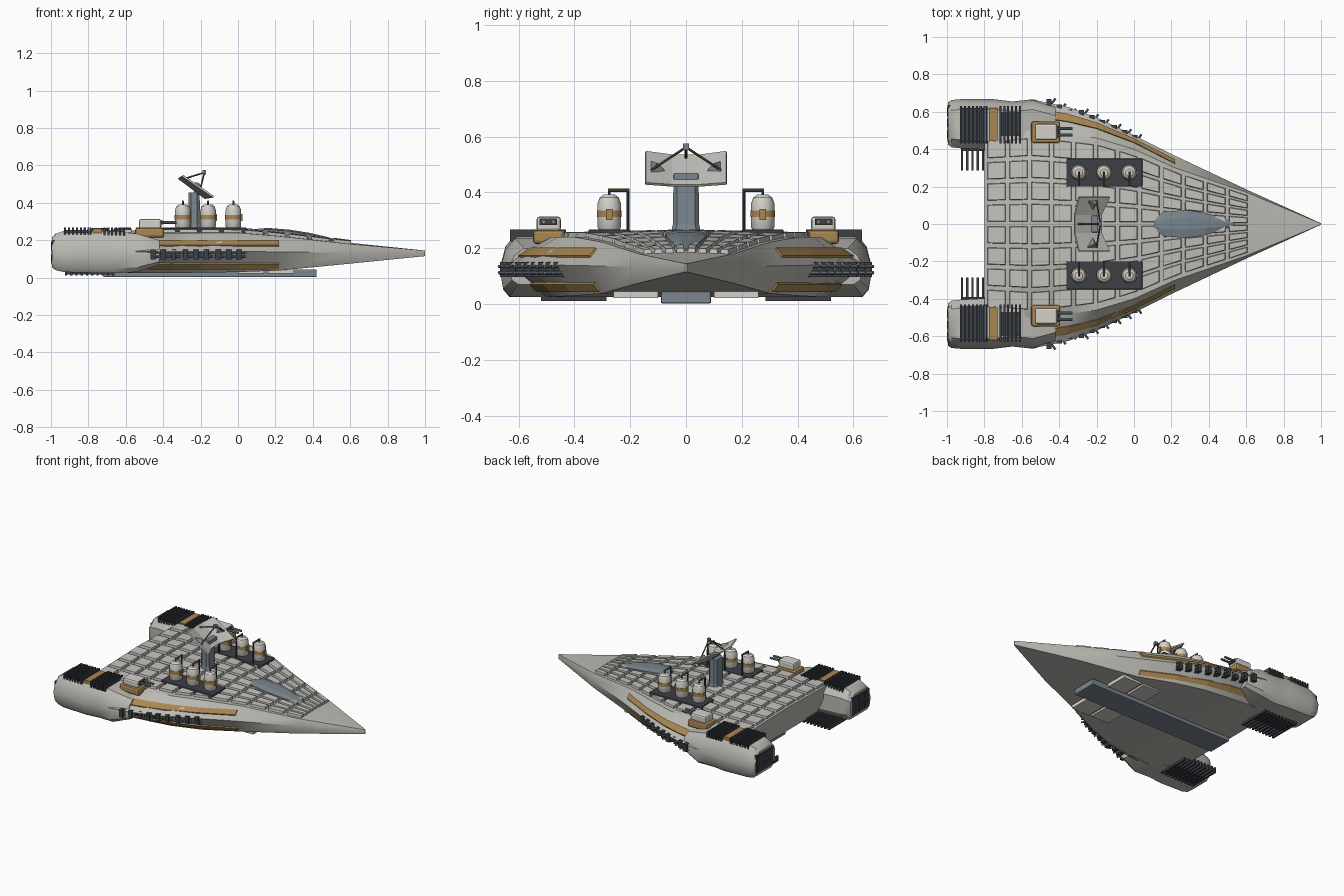
import bpy, bmesh, math
from mathutils import Vector

if "Cube" in bpy.data.objects:
    bpy.data.objects.remove(bpy.data.objects["Cube"])


def material(name, r, g, b):
    m = bpy.data.materials.new(name)
    m.diffuse_color = (r, g, b, 1)
    m.use_nodes = True
    m.node_tree.nodes["Principled BSDF"].inputs["Base Color"].default_value = m.diffuse_color
    return m


HULL = material("hull grey", .50, .49, .45)
PANEL = material("panel grey", .55, .545, .51)
WHITE = material("off white", .66, .64, .59)
TAN = material("ochre", .40, .24, .085)
STEEL = material("blue steel", .20, .24, .275)
DARK = material("dark metal", .045, .05, .06)
BRONZE = material("bronze", .16, .11, .06)


def finish(name, bm, mat, smooth=False, bevel=0):
    bmesh.ops.recalc_face_normals(bm, faces=bm.faces)
    me = bpy.data.meshes.new(name)
    bm.to_mesh(me)
    bm.free()
    me.materials.append(mat)
    ob = bpy.data.objects.new(name, me)
    bpy.context.collection.objects.link(ob)
    if bevel:
        mod = ob.modifiers.new("bevel", 'BEVEL')
        mod.width, mod.segments = bevel, 2
    if smooth:
        bpy.ops.object.select_all(action='DESELECT')
        ob.select_set(True)
        bpy.context.view_layer.objects.active = ob
        bpy.ops.object.shade_smooth_by_angle(angle=math.radians(32))
    return ob


def add_loft(bm, rings):
    """Skin equal-length closed rings and cap both ends."""
    vs = [[bm.verts.new(p) for p in r] for r in rings]
    n = len(vs[0])
    for a, b in zip(vs, vs[1:]):
        for i in range(n):
            j = (i + 1) % n
            bm.faces.new((a[i], a[j], b[j], b[i]))
    bm.faces.new(vs[0])
    bm.faces.new(vs[-1])


def loft(name, rings, mat, smooth=False):
    bm = bmesh.new()
    add_loft(bm, rings)
    return finish(name, bm, mat, smooth)


def add_box(bm, x0, x1, y0, y1, z0, z1):
    add_loft(bm, [[(x, y0, z0), (x, y1, z0), (x, y1, z1), (x, y0, z1)] for x in (x0, x1)])


def boxes(name, mat, *spans, bevel=0):
    bm = bmesh.new()
    for s in spans:
        add_box(bm, *s)
    return finish(name, bm, mat, bevel=bevel)


def rods(name, mat, radius, *pairs, sides=8):
    bm = bmesh.new()
    for a, b in pairs:
        a, b = Vector(a), Vector(b)
        q = (b - a).to_track_quat('Z', 'Y')
        ring = [q @ Vector((radius * math.cos(t), radius * math.sin(t), 0))
                for t in (2 * math.pi * i / sides for i in range(sides))]
        add_loft(bm, [[p + a for p in ring], [p + b for p in ring]])
    return finish(name, bm, mat, True)


def lathe(name, mat, x, y, profile, sides=16):
    return loft(name, [[(x + r * math.cos(2 * math.pi * i / sides),
                         y + r * math.sin(2 * math.pi * i / sides), z)
                        for i in range(sides)] for r, z in profile], mat, True)


def mir(s, a, b):
    return (a, b) if s > 0 else (-b, -a)


# Hull stations: x, edge half width, deck half width, deck z, belly z, edge z
ST = [(-.80, .60, .48, .238, .03, .14), (-.54, .665, .50, .24, .025, .14),
      (-.35, .625, .48, .24, .025, .14), (-.20, .57, .46, .24, .027, .14),
      (0, .475, .40, .24, .03, .14), (.22, .365, .30, .222, .038, .138),
      (.60, .185, .17, .18, .075, .133), (1, .004, .003, .145, .115, .13)]
CROWN = .012


def station(x):
    for a, b in zip(ST, ST[1:]):
        if x <= b[0]:
            t = (x - a[0]) / (b[0] - a[0])
            return [p + (q - p) * t for p, q in zip(a, b)]
    return list(ST[-1])


def deck_z(x, y):
    _, w, d, zt, zb, zm = station(x)
    return zt + CROWN * min(1, d * 3) * (1 - abs(y) / d)


rings = []
for i, (x, w, d, zt, zb, zm) in enumerate(ST):
    c = CROWN * min(1, d * 3)
    xb = x + (.07 if i == 0 else 0)          # raked stern wall
    rings.append([(x, 0, zt + c), (x, d, zt), (x, w, zm), (xb, d, zb),
                  (xb, 0, zb), (xb, -d, zb), (x, -w, zm), (x, -d, zt)])
loft("hull", rings, HULL, True)

# Raised deck tiles, four per side, narrowing toward the bow
bm = bmesh.new()
for k in range(12):
    xa = -.785 + k * .1175
    xb = xa + .1
    for s in (1, -1):
        for r in range(4):
            low, top = [], []
            for x, f, dx, df in ((xa, r + .1, 1, 1), (xb, r + .1, -1, 1),
                                 (xb, r + .92, -1, -1), (xa, r + .92, 1, -1)):
                pitch = station(x)[2] * .94 / 4
                y = pitch * f
                z = deck_z(x, y)
                low.append((x, s * y, z - .01))
                top.append((x + dx * .004, s * (y + df * .004), z + .016))
            add_loft(bm, [low, top])
finish("deck_tiles", bm, PANEL)

# Bow spine canopy
sp = [(.11, .03, .262), (.16, .065, .266), (.28, .075, .256), (.38, .06, .240), (.47, .035, .220), (.54, .008, .200)]
loft("spine_canopy", [[(x, -w, z - .04), (x, -w, z - .008), (x, -w * .4, z), (x, w * .4, z),
                       (x, w, z - .008), (x, w, z - .04)] for x, w, z in sp], STEEL)

# Belly keel and side plates
boxes("keel_plate", STEEL, (-.72, .42, -.09, .09, .003, .045), bevel=.005)
for s in (1, -1):
    boxes("belly_plate", WHITE, *[(x, x + .14, *mir(s, .10, .26), .022, .05) for x in (0, .16)])

for s in (1, -1):
    # Engine nacelle
    nac = [(-.995, .425, .65, .055, .215), (-.975, .41, .663, .04, .235), (-.93, .405, .667, .03, .25),
           (-.75, .395, .667, .025, .25), (-.65, .40, .655, .025, .247), (-.54, .42, .667, .03, .235),
           (-.42, .44, .635, .07, .20)]
    rings = []
    for x, a, b, z0, z1 in nac:
        h, zm = z1 - z0, .55 * z0 + .45 * z1
        rings.append([(x, s * y, z) for y, z in (
            (a, z0 + h * .25), (a + .035, z0), (b - .035, z0), (b - .012, z0 + h * .12), (b, zm),
            (b - .02, z0 + h * .8), (b - .055, z1), (a + .045, z1), (a, z0 + h * .75))])
    loft("engine_nacelle", rings, HULL, True)
    # Exhaust block
    boxes("exhaust_plate", DARK, (-.998, -.98, *mir(s, .44, .635), .07, .20), bevel=.003)
    for y in (.48, .54, .60):
        boxes("exhaust_nozzle", DARK, *[(-1, -.98, *mir(s, y - .022, y + .022), z, z + .045) for z in (.08, .145)])
    # Radiator grilles above and below
    boxes("top_grille", DARK, *[(-.93 + i * .021, -.919 + i * .021, *mir(s, .43, .63), .225, .267)
                                for i in range(16) if i not in (7, 8, 9)],
          (-.79, -.783, *mir(s, .43, .63), .225, .268))
    boxes("grille_bed", DARK, (-.93, -.80, *mir(s, .44, .62), .23, .254), (-.72, -.61, *mir(s, .47, .60), .23, .253))
    boxes("grille_cover", TAN, (-.775, -.73, *mir(s, .445, .62), .23, .262))
    boxes("bottom_grille", DARK, *[(-.925 + i * .028, -.913 + i * .028, *mir(s, .285, .52), .012, .05)
                                   for i in range(10)])
    boxes("grille_spine", DARK, (-.92, -.67, *mir(s, .39, .50), .018, .035))

    # Painted stripes following the hull flank, above and below the edge
    for name, za, zb, up in (("upper_stripe", .168, .196, 1), ("lower_stripe", .05, .076, 0)):
        rings = []
        for x in (-.48, -.35, -.20, 0, .22):
            _, w, d, zt, zl, zm = station(x)
            zd = zt if up else zl
            pts = [(d + (w - d) * (z - zd) / (zm - zd), z) for z in (za, zb)]
            o = .006 if up else -.006
            rings.append([(x, s * y, z - o * .5) for y, z in pts] +
                         [(x, s * (y + .004), z + o) for y, z in reversed(pts)])
        loft(name, rings, TAN)

    # Broadside gun clusters on the hull edge
    for x in (-.40, -.225, -.05):
        w = station(x)[1]
        boxes("broadside_mount", DARK, *[(x + k - .014, x + k + .014, *mir(s, w - .07 - k * .5, w + .004 - k * .5),
                                          .098, .15) for k in (-.055, 0, .055)])
        rods("broadside_barrels", STEEL, .006, *[((x + k, s * (w - .04 - k * .5), z),
                                                 (x + k + .035, s * (w + .008 - k * .5), z))
                                                for k in (-.055, 0, .055) for z in (.112, .135)])

    # Twin gun turret
    boxes("turret_base", TAN, (-.55, -.395, *mir(s, .432, .548), .215, .266), bevel=.012)
    boxes("turret_body", WHITE, (-.53, -.41, *mir(s, .448, .536), .26, .314), bevel=.012)
    rods("turret_barrels", STEEL, .008, *[((-.42, s * y, .295), (-.33, s * y, .295)) for y in (.475, .51)])
    boxes("turret_sensor", DARK, (-.412, -.402, *mir(s, .462, .524), .283, .306))

    # Tank platform with three banded tanks and feed pipes
    boxes("tank_platform", DARK, (-.362, .045, *mir(s, .20, .35), .235, .268), bevel=.006)
    for x in (-.295, -.16, -.025):
        y = s * .275
        lathe("tank", WHITE, x, y, [(.034, .262), (.042, .275), (.042, .36), (.034, .382), (.02, .392)])
        lathe("tank_band", TAN, x, y, [(.0445, .312), (.0445, .336)])
        boxes("tank_latch", TAN, (x + .036, x + .048, y - .012, y + .012, .302, .34))
        rods("feed_pipe", DARK, .005, ((x, s * .208, .26), (x, s * .208, .408)), ((x, y, .385), (x, y, .408)))
        rods("feed_pipe_top", BRONZE, .0055, ((x, s * .203, .408), (x, s * .28, .408)))

# Dish pylon
loft("dish_pylon", [[(-.235 + a * u, b * v, z) for a, b in ((-1, -.7), (-.5, -1), (.5, -1), (1, -.7),
                                                          (1, .7), (.5, 1), (-.5, 1), (-1, .7))]
                    for u, v, z in ((.042, .06, .23), (.032, .047, .285), (.03, .045, .455))], STEEL)

# Folded dish with solid thickness
bm = bmesh.new()
cols = [[bm.verts.new(p) for p in ((xa, y, za), (xb, y, zb))] for y, xa, za, xb, zb in (
    (-.145, -.295, .545, -.13, .432), (-.05, -.318, .532, -.175, .425),
    (.05, -.318, .532, -.175, .425), (.145, -.295, .545, -.13, .432))]
for a, b in zip(cols, cols[1:]):
    bm.faces.new((a[0], a[1], b[1], b[0]))
dish = finish("dish", bm, PANEL)
sol = dish.modifiers.new("thickness", 'SOLIDIFY')
sol.thickness, sol.offset = .01, 0

# Dish feed struts, receiver and fittings
apex = (-.18, 0, .562)
rods("dish_struts", BRONZE, .0045, ((-.20, .125, .48), apex), ((-.20, -.125, .48), apex), ((-.30, 0, .525), apex))
boxes("dish_receiver", STEEL, (-.19, -.17, -.01, .01, .552, .575))
boxes("dish_hub", STEEL, (-.235, -.195, -.045, .045, .445, .47), bevel=.004)
for s in (1, -1):
    loft("dish_fitting", [[(-.22, s * .075, .478), (-.19, s * .13, .468), (-.25, s * .125, .512)],
                          [(-.21, s * .10, .505), (-.205, s * .105, .503), (-.212, s * .106, .507)]], STEEL)
